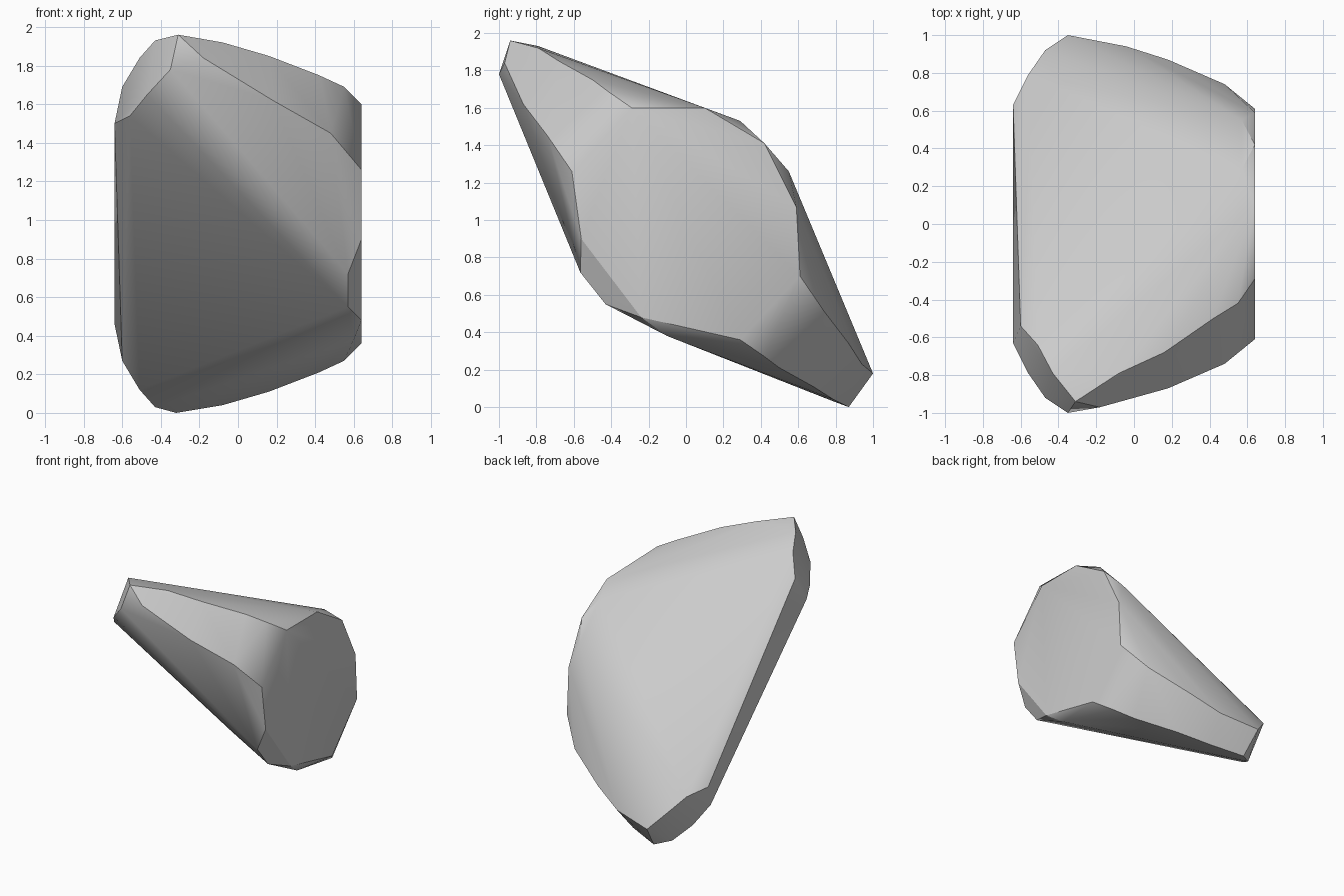
import bpy
import bmesh
import math

cube = bpy.data.objects.get("Cube")
if cube:
    bpy.data.objects.remove(cube, do_unlink=True)

HEIGHT = 1.96   # full height of the stone
SIDE = 0.64     # half width, where the two side faces are cut


def half_turn(points):
    """Repeat points at the opposite end, turned half way round the x axis."""
    return points + [(x, -y, HEIGHT - z) for x, y, z in points]


# Upper rim of the slanted end, from the tip towards each side
upper_rim = [
    (-0.08, -0.79, 1.92), (0.16, -0.68, 1.85), (0.42, -0.5, 1.75),
    (0.55, -0.42, 1.69), (SIDE, -0.29, 1.6),
    (-0.43, -0.79, 1.93), (-0.51, -0.64, 1.84), (-0.6, -0.54, 1.69),
]

# Lower rim of the slanted end
lower_rim = [
    (-0.35, -1, 1.78), (0.18, -0.87, 1.62), (0.48, -0.74, 1.45),
    (SIDE, -0.61, 1.26),
    (-0.47, -0.92, 1.65), (-0.56, -0.79, 1.54), (-SIDE, -0.63, 1.5),
]

# Outermost tips, slightly different at each end
tips = [
    (-0.31, -0.94, HEIGHT), (-0.18, -0.97, 1.84),
    (-0.32, 0.87, 0), (-0.04, 0.94, 0.23),
]

# Chipped corners round the wide side face
upper_chips = [
    (SIDE, 0.1, 1.6), (0.57, 0.29, 1.53), (SIDE, 0.42, 1.41),
    (0.57, 0.55, 1.26), (SIDE, 0.59, 1.07),
]
lower_chips = [
    (SIDE, -0.56, 0.9), (0.57, -0.565, 0.72), (0.57, -0.43, 0.55),
    (SIDE, -0.24, 0.48), (0.6, -0.1, 0.38),
]

# Wrap all corners in a convex skin
bm = bmesh.new()
for corner in half_turn(upper_rim + lower_rim) + tips + upper_chips + lower_chips:
    bm.verts.new(corner)
hull = bmesh.ops.convex_hull(bm, input=bm.verts[:], use_existing_faces=False)
loose = [v for v in bm.verts if not v.link_faces]
bmesh.ops.delete(bm, geom=loose, context='VERTS')
bmesh.ops.recalc_face_normals(bm, faces=bm.faces[:])

mesh = bpy.data.meshes.new("stone_block")
bm.to_mesh(mesh)
bm.free()
stone = bpy.data.objects.new("stone_block", mesh)
bpy.context.collection.objects.link(stone)

# Plain grey stone
grey = bpy.data.materials.new("stone_grey")
grey.use_nodes = True
colour = (0.6, 0.6, 0.6, 1)
grey.diffuse_color = colour
for node in grey.node_tree.nodes:
    if node.type == 'BSDF_PRINCIPLED':
        node.inputs["Base Color"].default_value = colour
mesh.materials.append(grey)

# Soft shading over shallow facets, crisp at the rims
bpy.ops.object.select_all(action='DESELECT')
stone.select_set(True)
bpy.context.view_layer.objects.active = stone
bpy.ops.object.shade_smooth_by_angle(angle=math.radians(30))
